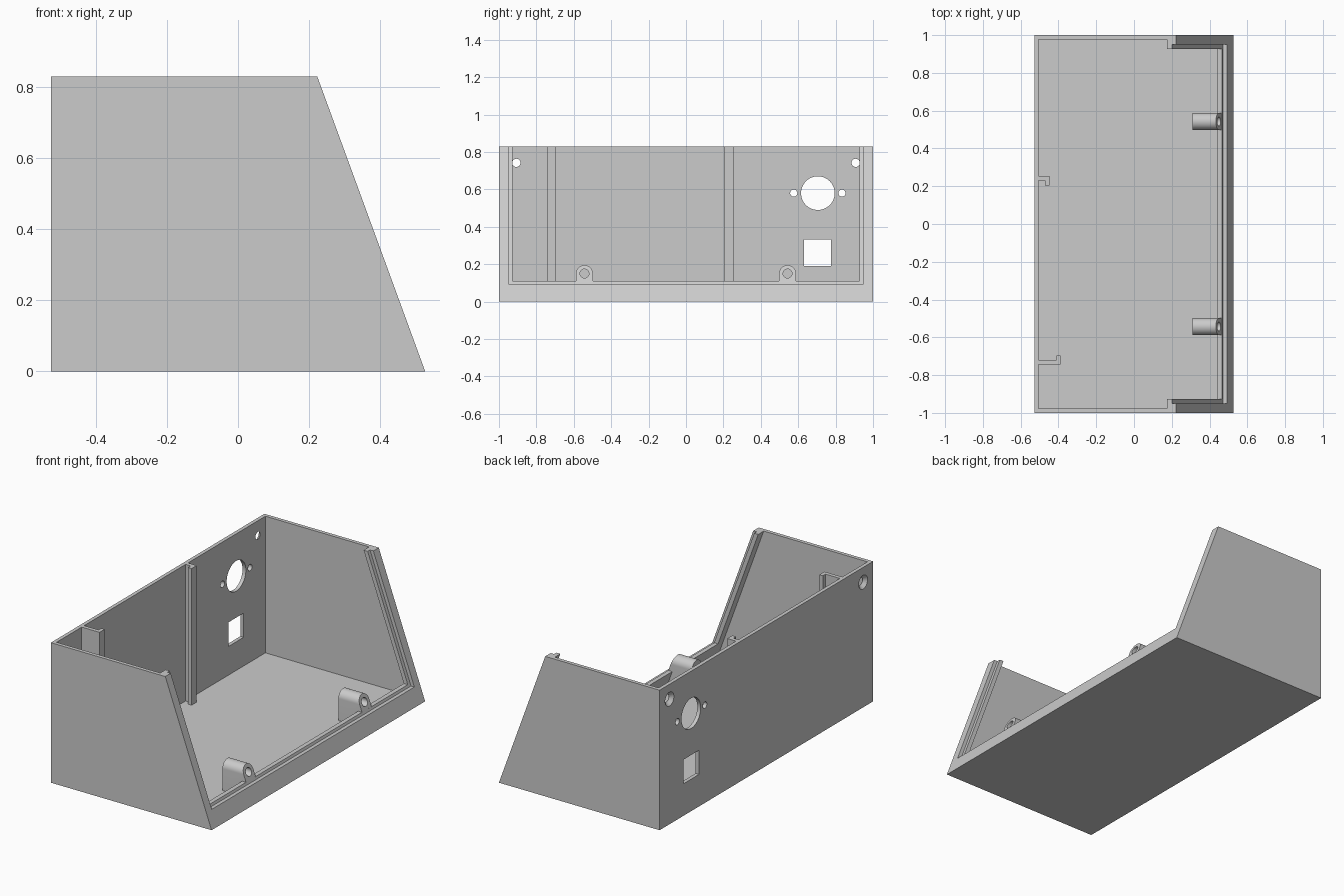
import bpy, bmesh, math
from mathutils import Vector

if "Cube" in bpy.data.objects:
    bpy.data.objects.remove(bpy.data.objects["Cube"])

HX, HY, TOP, WALL = 0.527, 1.0, 0.83, 0.022
FLOOR = 0.02
INNER_X = -HX + WALL

grey = bpy.data.materials.new("light grey plastic")
grey.use_nodes = True
grey.diffuse_color = (0.6, 0.6, 0.6, 1)
grey.node_tree.nodes["Principled BSDF"].inputs["Base Color"].default_value = (0.6, 0.6, 0.6, 1)


def slope(offset=0.0):
    """x of the leaning open face, shifted inward, as a function of height."""
    return lambda p: HX + offset - 0.366 * p[1]


def prism(name, start, end, axis, a, b):
    """Loft between two equal outlines; a and b are numbers or functions of the point."""
    place = {"x": lambda p, t: (t, p[0], p[1]),
             "y": lambda p, t: (p[0], t, p[1]),
             "z": lambda p, t: (p[0], p[1], t)}[axis]
    bm = bmesh.new()
    rings = []
    for pts, t in ((start, a), (end, b)):
        rings.append([bm.verts.new(place(p, t(p) if callable(t) else t)) for p in pts])
    bm.faces.new(rings[0])
    bm.faces.new(rings[1])
    n = len(start)
    for i in range(n):
        j = (i + 1) % n
        bm.faces.new((rings[0][i], rings[0][j], rings[1][j], rings[1][i]))
    bmesh.ops.recalc_face_normals(bm, faces=bm.faces)
    mesh = bpy.data.meshes.new(name)
    bm.to_mesh(mesh)
    bm.free()
    mesh.materials.append(grey)
    ob = bpy.data.objects.new(name, mesh)
    bpy.context.collection.objects.link(ob)
    return ob


def extrude(name, pts, axis, a, b):
    return prism(name, pts, pts, axis, a, b)


def rect(u0, u1, v0, v1):
    return [(u0, v0), (u1, v0), (u1, v1), (u0, v1)]


def arc(u, v, r, turn=2 * math.pi, n=40):
    """Full circle, or the part of one starting at +u."""
    count = n if turn > 6 else n + 1
    return [(u + r * math.cos(turn * i / n), v + r * math.sin(turn * i / n)) for i in range(count)]


def cut(target, cutters):
    for c in cutters:
        m = target.modifiers.new(c.name, "BOOLEAN")
        m.operation, m.solver, m.object = "DIFFERENCE", "EXACT", c
    bpy.context.view_layer.update()
    deps = bpy.context.evaluated_depsgraph_get()
    mesh = bpy.data.meshes.new_from_object(target.evaluated_get(deps))
    target.modifiers.clear()
    target.data = mesh
    for c in cutters:
        bpy.data.objects.remove(c)


# Shell: sloped box, hollowed, with a rebated frame around the open face
shell = extrude("enclosure_shell",
                [(-HX, 0), (HX, 0), (slope()((0, TOP)), TOP), (-HX, TOP)], "y", -HY, HY)
back = slope(-0.048)
cutters = [
    extrude("cavity", [(INNER_X, FLOOR), (back((0, FLOOR)), FLOOR),
                       (back((0, 1)), 1), (INNER_X, 1)], "y", -0.978, 0.978),
    extrude("opening", rect(-0.927, 0.927, 0.11, 1.0), "x", 0.0, 1.0),
    extrude("rebate", rect(-0.949, 0.949, 0.095, 1.0), "x", slope(-0.022), 1.0),
]

# Back wall: round socket with two screw holes, and a square socket
OUT, IN = -0.6, -0.45
cutters += [extrude("round_socket", arc(0.705, 0.58, 0.09, n=64), "x", OUT, IN),
            extrude("square_socket", rect(0.63, 0.775, 0.19, 0.333), "x", OUT, IN)]
for y in (0.576, 0.834):
    cutters.append(extrude("socket_screw_hole", arc(y, 0.58, 0.019), "x", OUT, IN))

# Countersunk mounting holes near the top corners
for y in (-0.907, 0.907):
    cutters.append(extrude("mount_hole", arc(y, 0.742, 0.022), "x", OUT, IN))
    cutters.append(prism("countersink", arc(y, 0.742, 0.042), arc(y, 0.742, 0.021),
                         "x", -HX - 0.001, INNER_X - 0.001))
cut(shell, cutters)
parts = [shell]

# Screw bosses: arched blocks ending flush with the rebate, with blind holes
for side, y in (("right", -0.543), ("left", 0.543)):
    outline = arc(y, 0.15, 0.045, math.pi, 24) + [(y - 0.045, FLOOR), (y + 0.045, FLOOR)]
    boss = extrude(side + "_screw_boss", outline, "x", 0.31, slope(-0.0222))
    cut(boss, [extrude("boss_hole", arc(y, 0.15, 0.024), "x", 0.34, 0.6)])
    parts.append(boss)

# Hooked board guides on the back wall
for side, y, lip, reach in (("right", -0.743, 1, 0.117), ("left", 0.253, -1, 0.057)):
    x1, t = INNER_X + reach, 0.023
    hook = [(INNER_X, y), (x1, y), (x1, y + lip * 0.048), (x1 - t, y + lip * 0.048),
            (x1 - t, y + lip * t), (INNER_X, y + lip * t)]
    parts.append(extrude(side + "_board_guide", hook, "z", FLOOR, TOP))

# Smooth the round surfaces, keep edges sharp
bpy.ops.object.select_all(action="DESELECT")
for p in parts:
    p.select_set(True)
bpy.context.view_layer.objects.active = shell
bpy.ops.object.shade_smooth_by_angle(angle=math.radians(30))
